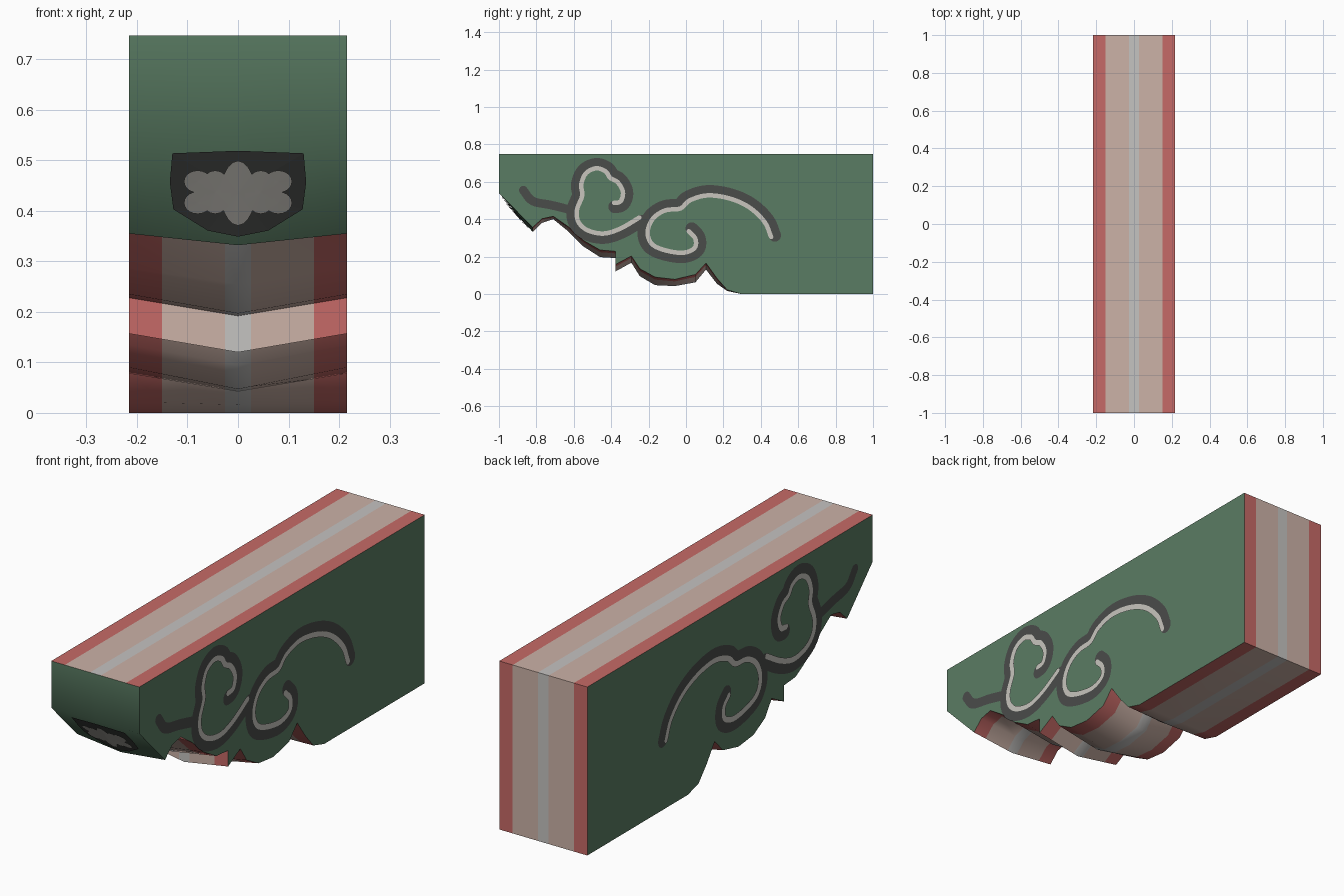
import bpy, bmesh, math
from mathutils import Vector

if "Cube" in bpy.data.objects:
    bpy.data.objects.remove(bpy.data.objects["Cube"])


def material(name, r, g, b):
    lin = lambda c: (c / 255 / 12.92) if c < 10 else ((c / 255 + 0.055) / 1.055) ** 2.4
    m = bpy.data.materials.new(name)
    m.diffuse_color = (lin(r), lin(g), lin(b), 1)
    m.use_nodes = True
    m.node_tree.nodes["Principled BSDF"].inputs["Base Color"].default_value = m.diffuse_color
    return m


GREEN = material("green paint", 90, 124, 99)
RED = material("red stripe", 198, 106, 103)
TAN = material("tan stripe", 204, 178, 167)
GREY = material("pale grey stripe", 197, 195, 193)
DARK = material("dark ornament", 74, 76, 74)
LIGHT = material("light ornament", 200, 197, 190)

W, TOP = 0.216, 0.747


def finish(name, bm, mats):
    me = bpy.data.meshes.new(name)
    bm.to_mesh(me)
    bm.free()
    for m in mats:
        me.materials.append(m)
    ob = bpy.data.objects.new(name, me)
    bpy.context.collection.objects.link(ob)
    return ob


# Beam: profile of (y, z at the sides, z on the centre ridge)
profile = [
    (-1, TOP, TOP), (-1, .54, .54), (-.82, .355, .332), (-.77, .402, .38),
    (-.71, .415, .40), (-.63, .36, .335), (-.55, .287, .255), (-.46, .235, .197),
    (-.378, .228, .192), (-.378, .157, .12), (-.292, .203, .167), (-.247, .135, .095),
    (-.165, .09, .047), (-.06, .078, .042), (.05, .104, .062), (.107, .165, .13),
    (.165, .084, .055), (.22, .022, .016), (.295, 0, 0), (1, 0, 0), (1, TOP, TOP)]
columns = [-W, -.15, -.026, 0, .026, .15, W]

bm = bmesh.new()
rings = []
for x in columns:
    t = abs(x) / W
    rings.append([bm.verts.new((x, y, zc + (ze - zc) * t)) for y, ze, zc in profile])
n = len(profile)
for i in range(len(columns) - 1):
    mid = abs(columns[i] + columns[i + 1]) / 2
    stripe = 1 if mid > .15 else 2 if mid > .026 else 3
    for j in range(n):
        k = (j + 1) % n
        f = bm.faces.new((rings[i][j], rings[i][k], rings[i + 1][k], rings[i + 1][j]))
        f.material_index = 0 if j < 2 else stripe      # the nose is green
for ring in (rings[0], rings[-1]):
    bm.faces.new(ring)
bmesh.ops.recalc_face_normals(bm, faces=bm.faces)
beam = finish("carved_beam", bm, [GREEN, RED, TAN, GREY])
bpy.context.view_layer.objects.active = beam
beam.select_set(True)
bpy.ops.object.shade_smooth_by_angle(angle=math.radians(50))


# Side scrolls: ribbons along smooth paths in the y-z plane, mirrored
def smooth_path(pts, steps=6):
    p = [Vector(q) for q in pts]
    p = [2 * p[0] - p[1]] + p + [2 * p[-1] - p[-2]]
    out = []
    for a, b, c, d in zip(p, p[1:], p[2:], p[3:]):
        for s in range(steps):
            t = s / steps
            out.append(.5 * (2 * b + (c - a) * t + (2 * a - 5 * b + 4 * c - d) * t * t
                             + (3 * b - a - 3 * c + d) * t ** 3))
    return out + [p[-2]]


def scroll(name, pts, right, left, x, mat):
    """Ribbon reaching the given distances right and left of the path, with round ends."""
    path = smooth_path(pts)
    bm = bmesh.new()
    rows, ends = [], []
    for i, p in enumerate(path):
        d = (path[min(i + 1, len(path) - 1)] - path[max(i - 1, 0)]).normalized()
        nrm = Vector((d.y, -d.x))
        a, b = p + nrm * right, p - nrm * left
        rows.append([bm.verts.new((x, q.x, q.y)) for q in (a, b)])
        ends.append((a + b) / 2)
    for r, s in zip(rows, rows[1:]):
        bm.faces.new((r[0], s[0], s[1], r[1]))
    rad = (right + left) / 2
    for c in (ends[0], ends[-1]):
        bm.faces.new([bm.verts.new((x, c.x + rad * math.cos(k * math.pi / 8),
                                    c.y + rad * math.sin(k * math.pi / 8))) for k in range(16)])
    bm.normal_update()
    for f in bm.faces:
        if f.normal.x < 0:
            f.normal_flip()
    ob = finish(name, bm, [mat])
    ob.modifiers.new("both sides", 'MIRROR').use_mirror_merge = False


upper = [(-.385, .487), (-.35, .495), (-.337, .545), (-.365, .597), (-.405, .62), (-.43, .655),
         (-.48, .672), (-.535, .645), (-.56, .585), (-.555, .525), (-.583, .45), (-.575, .385),
         (-.525, .34), (-.44, .323), (-.35, .35), (-.25, .408)]
lower = [(.015, .335), (.05, .295), (.045, .245), (-.02, .22), (-.12, .236), (-.185, .27),
         (-.205, .335), (-.175, .405), (-.11, .447), (-.03, .457), (.02, .5), (.115, .527),
         (.235, .51), (.34, .462), (.42, .385), (.455, .305)]
tail = [(-.87, .555), (-.82, .497), (-.72, .475), (-.6, .445)]
E = W + .003
scroll("upper_scroll_band", upper, .055, .012, E, DARK)
scroll("lower_scroll_band", lower, .012, .055, E, DARK)
scroll("scroll_tail", tail, .023, .023, E, DARK)
scroll("upper_scroll_line", upper, .012, .012, E + .003, LIGHT)
scroll("lower_scroll_line", lower, .012, .012, E + .003, LIGHT)


# Nose ornament laid on the sloping front
def on_nose(x, z, lift):
    zb = .332 + .023 * abs(x) / W
    return (x, -1 + .18 * (.54 - z) / (.54 - zb) - lift, z - lift)


def plate(bm, centre, outline, lift):
    c = bm.verts.new(on_nose(*centre, lift))
    vs = [bm.verts.new(on_nose(x, z, lift)) for x, z in outline]
    for a, b in zip(vs, vs[1:] + vs[:1]):
        bm.faces.new((c, a, b))


half = [(.06, .364), (.128, .406), (.135, .46), (.13, .517)]
outline = [(0, .352)] + half + [(0, .522)] + [(-x, z) for x, z in reversed(half)]
bm = bmesh.new()
plate(bm, (0, .44), outline, .003)
finish("nose_plaque", bm, [DARK])

bm = bmesh.new()
petals = [(0, .441, .034, .064), (.045, .443, .032, .043), (-.045, .443, .032, .043)]
petals += [(s * .08, z, .027, .022) for s in (1, -1) for z in (.464, .422)]
for cx, cz, rx, rz in petals:
    ring = [(cx + rx * math.cos(k * math.pi / 10), cz + rz * math.sin(k * math.pi / 10))
            for k in range(20)]
    plate(bm, (cx, cz), ring, .006)
finish("nose_flower", bm, [LIGHT])
